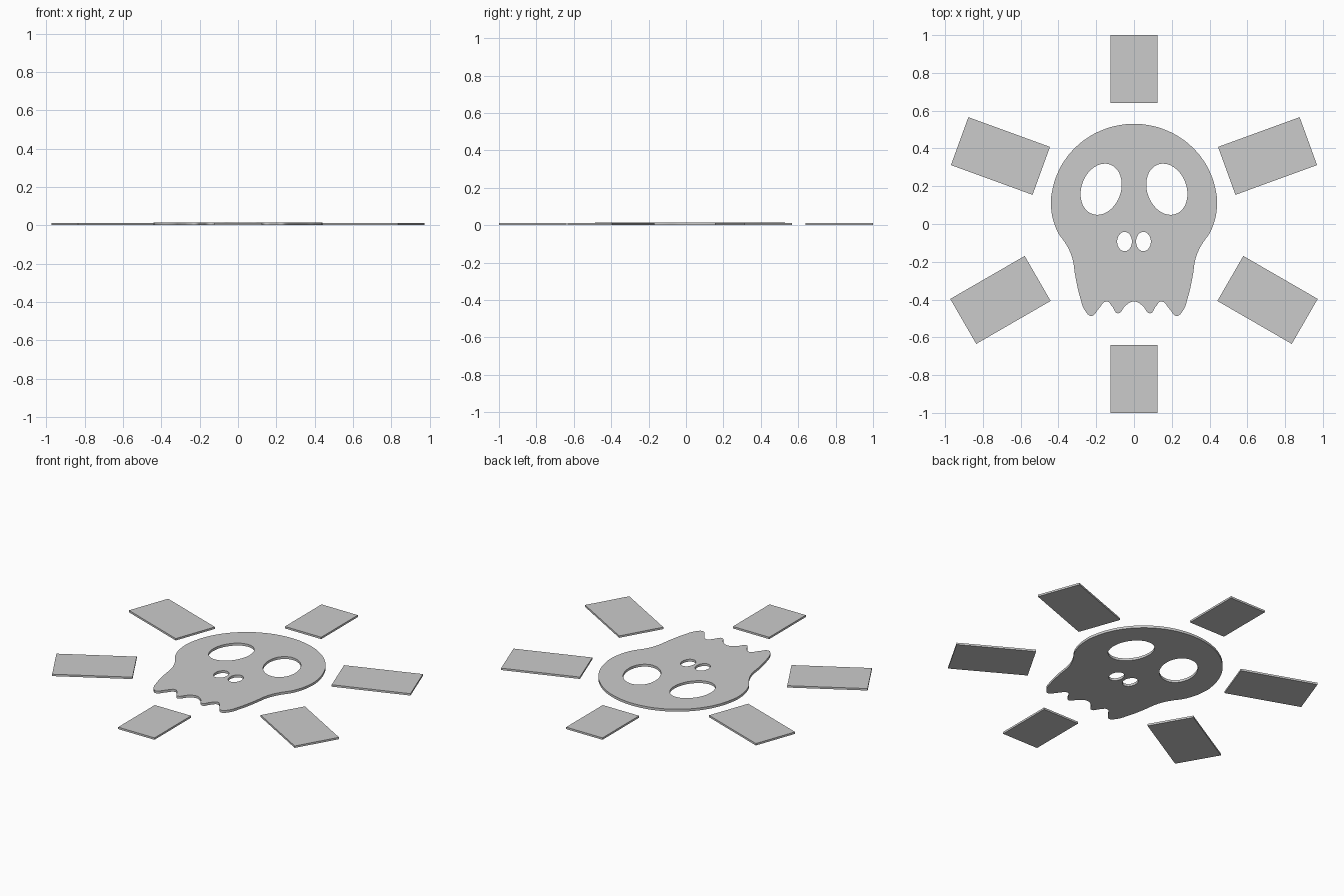
import bpy
from math import sin, cos, pi, radians

if "Cube" in bpy.data.objects:
    bpy.data.objects.remove(bpy.data.objects["Cube"])

SKULL_H, BAR_H = 0.015, 0.012


def bar(name, x, y, length, width, angle):
    bpy.ops.mesh.primitive_cube_add(size=1, location=(x, y, BAR_H / 2),
                                    rotation=(0, 0, radians(angle)))
    ob = bpy.context.object
    ob.name = name
    ob.scale = (length, width, BAR_H)
    bpy.ops.object.transform_apply(location=False, rotation=False, scale=True)


def add_loop(curve, pts, resolution):
    sp = curve.splines.new('BEZIER')
    sp.bezier_points.add(len(pts) - 1)
    for bp, (x, y) in zip(sp.bezier_points, pts):
        bp.co = (x, y, 0)
        bp.handle_left_type = bp.handle_right_type = 'AUTO'
    sp.use_cyclic_u = True
    sp.resolution_u = resolution


def ellipse(cx, cy, rx, ry, tilt):
    c, s = cos(radians(tilt)), sin(radians(tilt))
    pts = []
    for i in range(16):
        u, v = rx * cos(i * pi / 8), ry * sin(i * pi / 8)
        pts.append((cx + u * c - v * s, cy + u * s + v * c))
    return pts


# Skull outline: rounded cranium, cheek and jaw with ragged teeth (right half)
half = [(0.44 * sin(i * pi / 16), 0.1 + 0.43 * cos(i * pi / 16)) for i in range(9)]
half += [(0.41, -0.03), (0.355, -0.115), (0.327, -0.18), (0.31, -0.28),
         (0.285, -0.39), (0.255, -0.465), (0.225, -0.487), (0.188, -0.45),
         (0.145, -0.41), (0.115, -0.437), (0.085, -0.473), (0.045, -0.432),
         (0, -0.41)]
outline = half + [(-x, y) for x, y in reversed(half[1:-1])]

# Skull plate: filled 2D curve with eye and nose openings
cu = bpy.data.curves.new("skull_plate", 'CURVE')
cu.dimensions = '2D'
cu.fill_mode = 'BOTH'
cu.extrude = SKULL_H / 2
add_loop(cu, outline, 5)
for side in (1, -1):
    add_loop(cu, ellipse(side * 0.174, 0.184, 0.104, 0.139, side * 20), 3)
    add_loop(cu, ellipse(side * 0.05, -0.093, 0.039, 0.051, 0), 3)
skull = bpy.data.objects.new("skull_plate", cu)
bpy.context.collection.objects.link(skull)
skull.location.z = SKULL_H / 2
bpy.context.view_layer.objects.active = skull
skull.select_set(True)
bpy.ops.object.convert(target='MESH')

# Radiating bars around the skull
bar("top_bar", 0, 0.82, 0.25, 0.36, 0)
bar("bottom_bar", 0, -0.82, 0.25, 0.36, 0)
for side, label in ((1, "right"), (-1, "left")):
    bar("upper_bar_" + label, side * 0.707, 0.36, 0.46, 0.27, side * 20)
    bar("lower_bar_" + label, side * 0.707, -0.402, 0.455, 0.275, side * -30)
